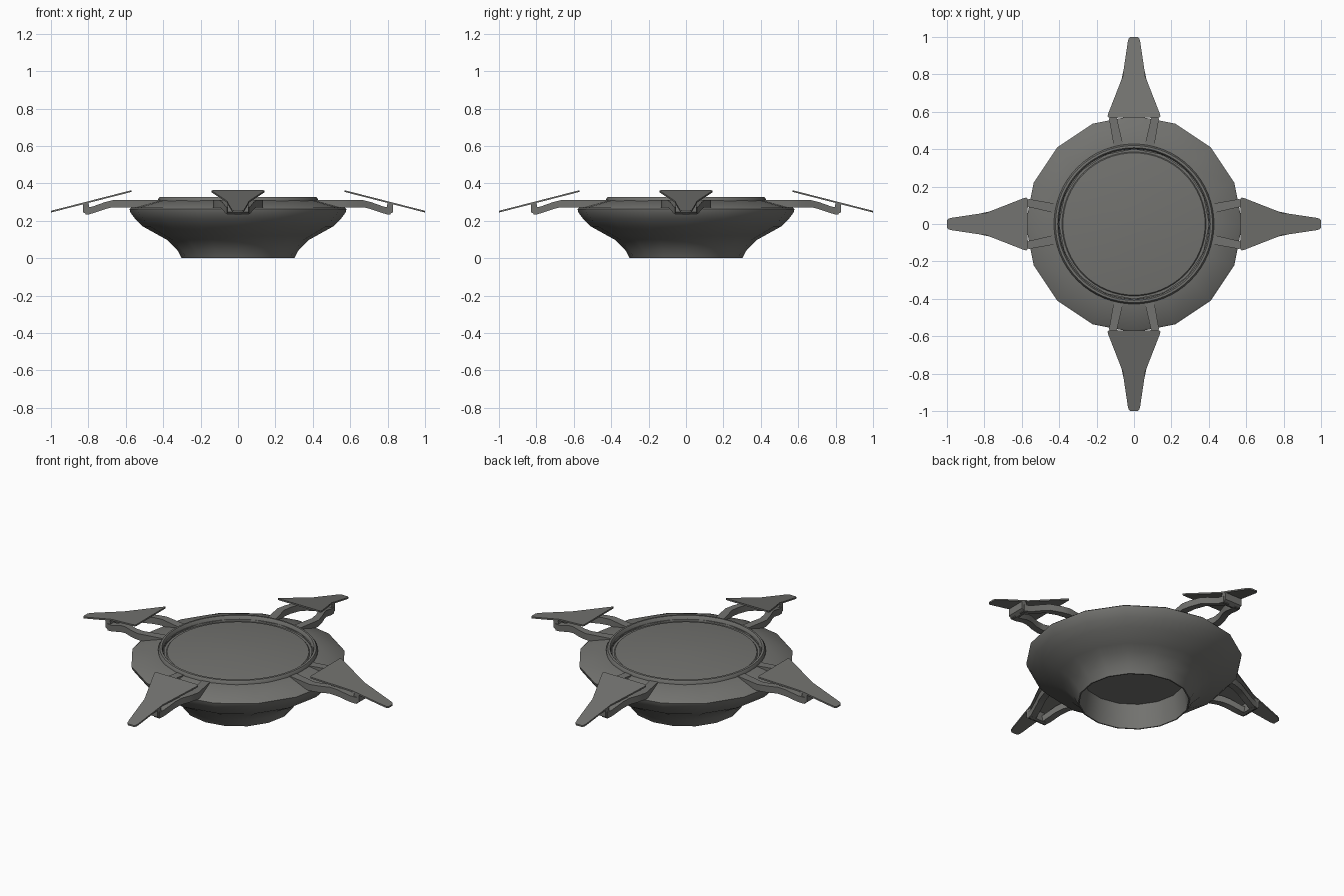
import bpy, bmesh, math
from mathutils import Matrix

if "Cube" in bpy.data.objects:
    bpy.data.objects.remove(bpy.data.objects["Cube"])

mat = bpy.data.materials.new("warm grey metal")
mat.diffuse_color = (0.17, 0.17, 0.16, 1)
mat.use_nodes = True
mat.node_tree.nodes["Principled BSDF"].inputs["Base Color"].default_value = mat.diffuse_color


def finish(bm, name, angle=35):
    bmesh.ops.recalc_face_normals(bm, faces=bm.faces)
    me = bpy.data.meshes.new(name)
    bm.to_mesh(me)
    bm.free()
    ob = bpy.data.objects.new(name, me)
    bpy.context.collection.objects.link(ob)
    me.materials.append(mat)
    bpy.ops.object.select_all(action='DESELECT')
    ob.select_set(True)
    bpy.context.view_layer.objects.active = ob
    bpy.ops.object.shade_smooth_by_angle(angle=math.radians(angle))
    return ob


def lathe(name, profile, sides, angle=35):
    bm = bmesh.new()
    rings = []
    for r, z in profile:
        if r == 0:
            rings.append([bm.verts.new((0, 0, z))] * sides)
        else:
            rings.append([bm.verts.new((r * math.cos(2 * math.pi * i / sides),
                                        r * math.sin(2 * math.pi * i / sides), z))
                          for i in range(sides)])
    for a, b in zip(rings, rings[1:]):
        for i in range(sides):
            j = (i + 1) % sides
            bm.faces.new(list(dict.fromkeys((a[i], a[j], b[j], b[i]))))
    return finish(bm, name, angle)


def loft(bm, sections):
    # closed skin through equal-sized sections with end caps
    loops = [[bm.verts.new(p) for p in s] for s in sections]
    n = len(loops[0])
    for a, b in zip(loops, loops[1:]):
        for i in range(n):
            j = (i + 1) % n
            bm.faces.new((a[i], a[j], b[j], b[i]))
    bm.faces.new(loops[0])
    bm.faces.new(loops[-1][::-1])


# hollow-footed bowl body
lathe("body", [(0, 0.14), (0.275, 0.14), (0.295, 0.0), (0.302, 0.0), (0.325, 0.045),
               (0.375, 0.095), (0.42, 0.12), (0.51, 0.17), (0.55, 0.21), (0.575, 0.243),
               (0.58, 0.262), (0.57, 0.27), (0.43, 0.308), (0.40, 0.308)], 16)

# raised rim and shallow domed lid
lathe("rim", [(0.428, 0.295), (0.428, 0.315), (0.42, 0.327), (0.408, 0.328),
              (0.403, 0.322), (0.398, 0.295)], 64)
lathe("lid", [(0.402, 0.297), (0.385, 0.297), (0.38, 0.303), (0.3, 0.312),
              (0.2, 0.319), (0.1, 0.324), (0, 0.326)], 64)

# rail sections: radius, inner and outer half width, low and high z
RAIL = [(0.40, 0.053, 0.105, 0.272, 0.31), (0.56, 0.09, 0.133, 0.272, 0.31),
        (0.61, 0.083, 0.122, 0.272, 0.31), (0.67, 0.06, 0.1, 0.272, 0.31),
        (0.71, 0.045, 0.085, 0.262, 0.30), (0.78, 0.026, 0.065, 0.238, 0.275),
        (0.815, 0.02, 0.058, 0.234, 0.272)]
# fin outline: radius, half width
FIN = [(0.57, 0.135), (0.575, 0.142), (0.59, 0.138), (0.79, 0.06), (0.835, 0.054),
       (0.975, 0.033), (0.993, 0.028), (1.0, 0.018)]


def fin_z(r):
    return 0.363 - 0.256 * (r - 0.57)


for k, side in enumerate(("right", "back", "left", "front")):
    turn = Matrix.Rotation(k * math.pi / 2, 4, 'Z')

    # paired support rails joined by an end post
    bm = bmesh.new()
    for s in (-1, 1):
        loft(bm, [[(r, s * wi, lo), (r, s * wo, lo), (r, s * wo, hi), (r, s * wi, hi)]
                  for r, wi, wo, lo, hi in RAIL])
    post = [(0.79, 0.236), (0.805, 0.232), (0.83, 0.246),
            (0.83, fin_z(0.83) - 0.004), (0.80, fin_z(0.80) - 0.004)]
    loft(bm, [[(r, y, z) for r, z in post] for y in (-0.055, 0.055)])
    bmesh.ops.transform(bm, matrix=turn, verts=bm.verts)
    finish(bm, side + "_bracket")

    # thin tapered sloping fin
    bm = bmesh.new()
    loft(bm, [[(r, -w, fin_z(r) - t) for r, w in FIN] +
              [(r, w, fin_z(r) - t) for r, w in reversed(FIN)] for t in (0.009, 0)])
    bmesh.ops.transform(bm, matrix=turn, verts=bm.verts)
    finish(bm, side + "_fin")
